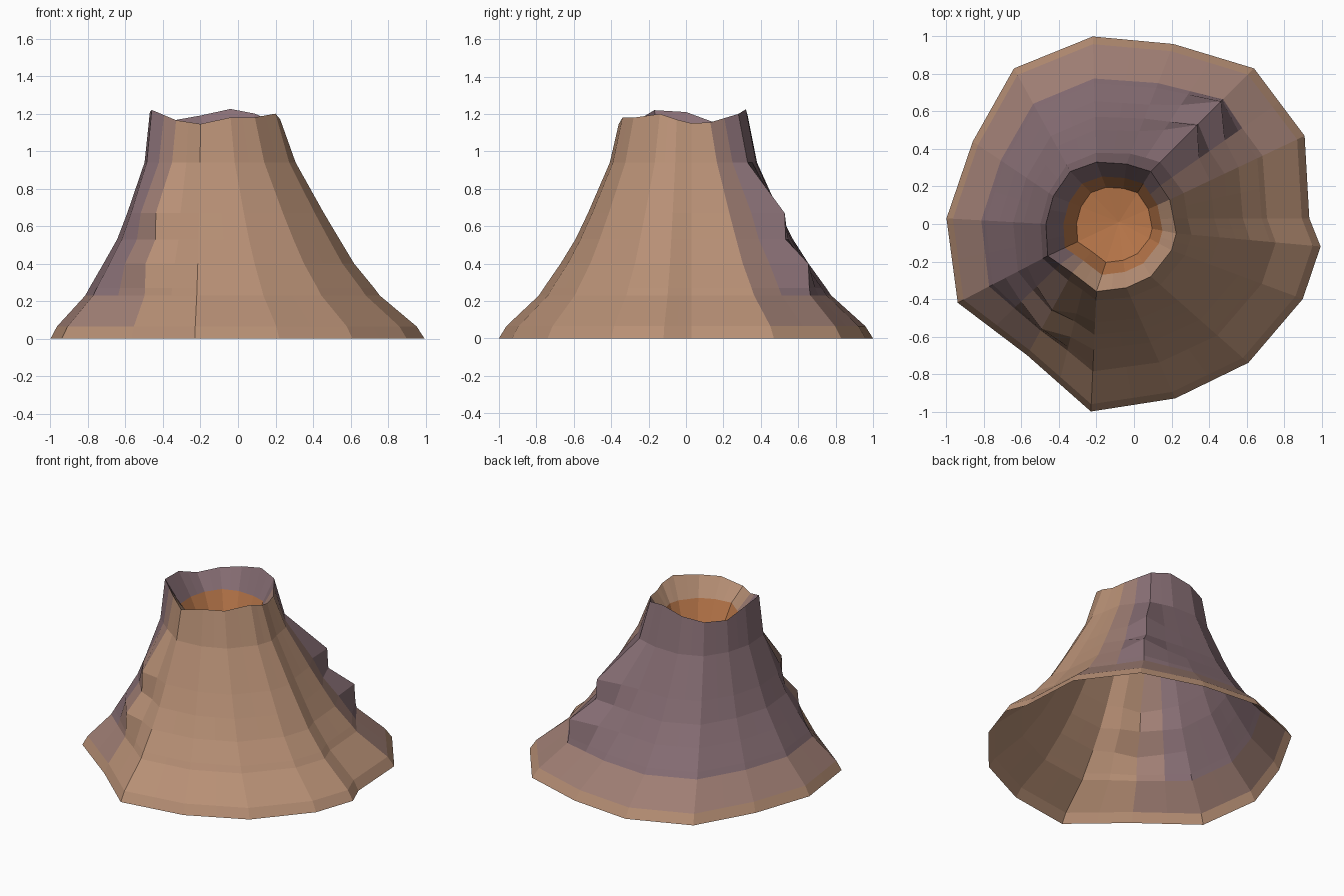
import bpy, bmesh, math
from mathutils import Vector

if "Cube" in bpy.data.objects:
    bpy.data.objects.remove(bpy.data.objects["Cube"])

# Foot outline and rim outline, clockwise from the back
FOOT = [(-.22, 1), (.21, .96), (.64, .83), (.91, .47), (.935, .03), (.995, -.12),
        (.90, -.40), (.61, -.74), (.22, -.93), (-.23, -1), (-.57, -.70),
        (-.94, -.42), (-1, .03), (-.86, .44), (-.64, .83)]
RIM = [(-.20, .33, 1.19), (-.04, .32, 1.225), (.09, .28, 1.20), (.19, .13, 1.155),
       (.21, .03, 1.15), (.225, -.05, 1.17), (.20, -.14, 1.20), (.09, -.28, 1.18),
       (-.04, -.34, 1.18), (-.20, -.36, 1.145), (-.33, -.26, 1.165),
       (-.46, -.17, 1.22), (-.47, 0, 1.21), (-.43, .15, 1.155), (-.34, .28, 1.165)]
HEIGHTS = [0, .065, .23, .27, .40, .53, .67, .94]
SLOPE = [0, .06, .33, .37, .51, .63, .735, .92]    # foot-to-rim blend per height
LEDGE = [0, .06, .30, .31, .32, .54, .55, .91]     # same, on the stepped ridges
PIT = Vector((-.08, .01, 0))


def material(name, rgb):
    m = bpy.data.materials.new(name)
    m.diffuse_color = (*rgb, 1)
    m.use_nodes = True
    m.node_tree.nodes["Principled BSDF"].inputs["Base Color"].default_value = m.diffuse_color
    return m


def with_midpoints(points):
    out = []
    for i, p in enumerate(points):
        a, b = Vector(p), Vector(points[(i + 1) % len(points)])
        out += [a, (a + b) / 2]
    return out


def skin(name, rings, mats, pick=None, tip=None):
    bm = bmesh.new()
    loops = [[bm.verts.new(p) for p in r] for r in rings]
    n = len(rings[0])
    for lo, up in zip(loops, loops[1:]):
        for i in range(n):
            j = (i + 1) % n
            bm.faces.new((lo[i], up[i], up[j], lo[j]))
    if tip is not None:
        t = bm.verts.new(tip)
        for i in range(n):
            bm.faces.new((loops[-1][i], t, loops[-1][(i + 1) % n]))
    for f in bm.faces:
        f.material_index = pick(f.calc_center_median()) if pick else 0
    me = bpy.data.meshes.new(name)
    bm.to_mesh(me)
    bm.free()
    for m in mats:
        me.materials.append(m)
    ob = bpy.data.objects.new(name, me)
    bpy.context.collection.objects.link(ob)
    return ob


def shade(c):
    # purple on the back and left flanks, fading to tan at the foot
    ang = math.degrees(math.atan2(c.y, c.x + .08)) % 360
    if c.z < .07 or not 25 < ang < 228:
        return 0
    return 1 if c.z < .2 or not 42 < ang < 212 else 2


def inset(scale, z):
    return [Vector((PIT.x + (p.x - PIT.x) * scale, PIT.y + (p.y - PIT.y) * scale, z))
            for p in rim]


foot, rim = with_midpoints(FOOT), with_midpoints(RIM)

# How strongly each column is stepped: back-right and front-left ridges
step = {4: 1, 3: .35, 5: .2, 20: 1, 19: .3, 21: .5}
rings = []
for z, s, l in zip(HEIGHTS, SLOPE, LEDGE):
    ring = []
    for i, (f, r) in enumerate(zip(foot, rim)):
        # right flank bulges slightly, left flank is slightly hollow
        s2 = s - .09 * f.x * s * (1 - s) - (.02 * f.x if z > .5 else 0)
        t = s2 + (l - s2) * step.get(i, 0)
        p = f.lerp(r.xy, t)
        ring.append(Vector((p.x, p.y, z)))
    rings.append(ring)

# Mountain shell, open underneath, folding over the rim into the crater
tan = material("tan_rock", (.48, .28, .18))
mid = material("dusky_rock", (.35, .21, .175))
mauve = material("mauve_rock", (.25, .16, .18))
skin("mountain", rings + [rim, inset(.76, 1.05)], [tan, mid, mauve], shade)

# Molten pool inside the crater
lava = material("lava_orange", (.50, .19, .07))
skin("lava", [inset(.76, 1.05), inset(.58, .90)], [lava], tip=(PIT.x, PIT.y, .87))
